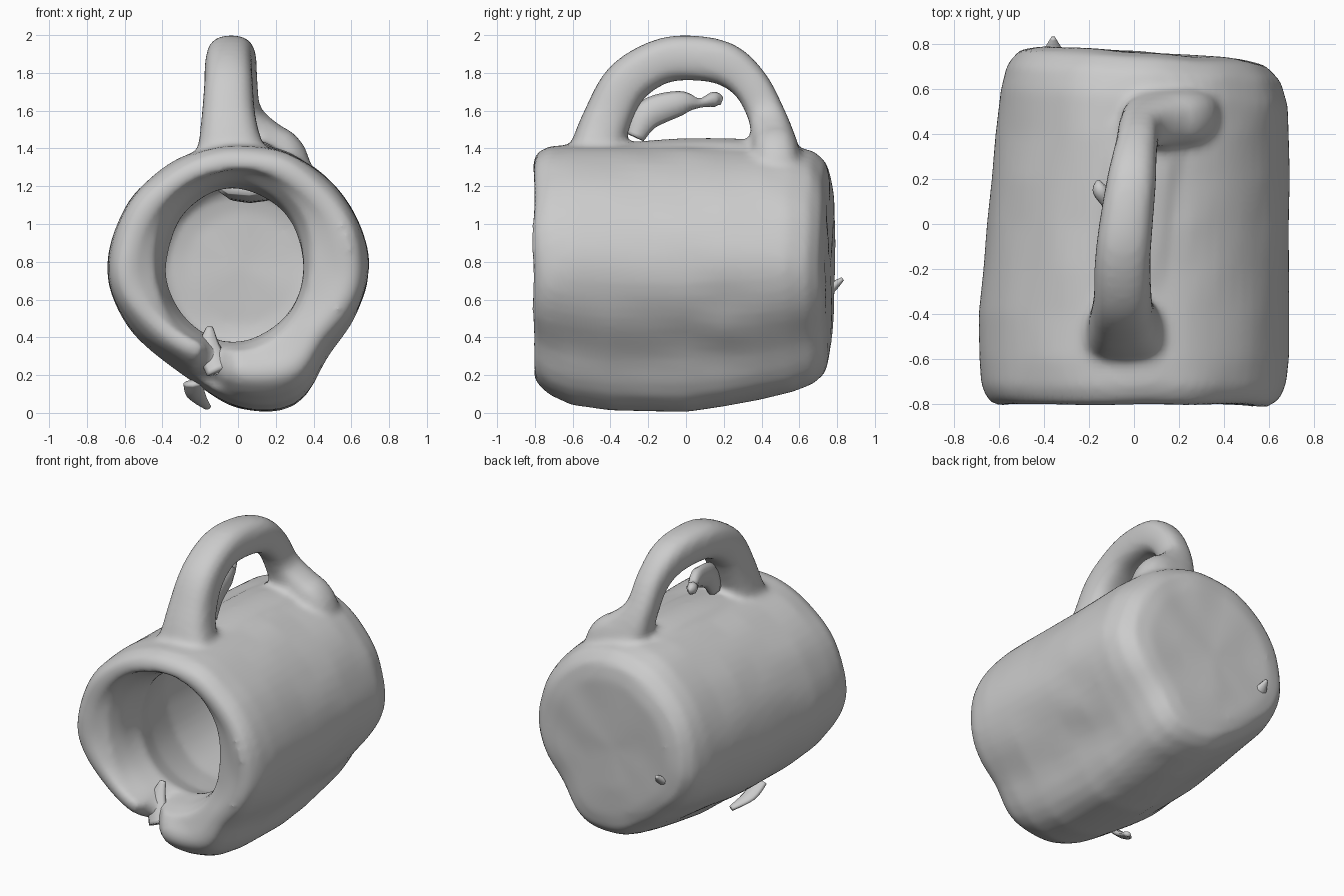
import bpy, bmesh, math
from mathutils import Vector, noise

if "Cube" in bpy.data.objects:
    bpy.data.objects.remove(bpy.data.objects["Cube"])

TAU = 2 * math.pi
N = 64


def spline(p, i, t, closed=False):
    """Catmull-Rom sample of vectors p between index i and i+1."""
    k = len(p)
    g = (lambda j: p[j % k]) if closed else (lambda j: p[max(0, min(k - 1, j))])
    a, b, c, d = g(i - 1), g(i), g(i + 1), g(i + 2)
    return [0.5 * (2 * q + (r - o) * t + (2 * o - 5 * q + 4 * r - s) * t * t
                   + (3 * q - o - 3 * r + s) * t ** 3) for o, q, r, s in zip(a, b, c, d)]


def skin(bm, rings):
    """Bridge a list of rings and cap both ends."""
    vs = [[bm.verts.new(c) for c in r] for r in rings]
    n = len(vs[0])
    for a, b in zip(vs, vs[1:]):
        for j in range(n):
            bm.faces.new((a[j], a[(j + 1) % n], b[(j + 1) % n], b[j]))
    for r in (vs[0], vs[-1]):
        m = bm.verts.new(sum((v.co for v in r), Vector()) / n)
        for j in range(n):
            bm.faces.new((r[j], r[(j + 1) % n], m))


def sweep(bm, path, n=16, power=0.75):
    """Tube along (x, y, z, half width, half thickness) points."""
    pts = [spline(path, i, k / 5) for i in range(len(path) - 1) for k in range(5)]
    pts.append(list(path[-1]))
    rings = []
    for i, q in enumerate(pts):
        t = (Vector(pts[min(i + 1, len(pts) - 1)][:3]) - Vector(pts[max(i - 1, 0)][:3])).normalized()
        up = t.cross(Vector((1, 0, 0))).normalized()
        side = up.cross(t)
        ring = []
        for j in range(n):
            c, s = math.cos(TAU * j / n), math.sin(TAU * j / n)
            ring.append(Vector(q[:3]) + side * q[3] * math.copysign(abs(c) ** power, c)
                        + up * q[4] * math.copysign(abs(s) ** power, s))
        rings.append(ring)
    skin(bm, rings)


def finish(bm, name):
    bmesh.ops.recalc_face_normals(bm, faces=bm.faces)
    me = bpy.data.meshes.new(name)
    bm.to_mesh(me)
    bm.free()
    ob = bpy.data.objects.new(name, me)
    bpy.context.collection.objects.link(ob)
    for f in me.polygons:
        f.use_smooth = True
    return ob


# Uneven outer cross-section: radius every 22.5 degrees about (0, 0.76)
RADII = [[r] for r in (.69, .685, .675, .67, .66, .665, .67, .685,
                       .69, .665, .625, .64, .735, .775, .665, .665)]


def outer(y, s):
    ring = []
    for j in range(N):
        a = TAU * j / N
        r = spline(RADII, j // 4, (j % 4) / 4, True)[0] * s
        x, z = r * math.cos(a), r * math.sin(a)
        back = max(0, min(1, (y + 0.35) / 0.9))
        if x < 0:
            x *= 1 - 0.13 * back
        if z < 0:
            z *= 1 - 0.14 * max(0, min(1, (y - 0.05) / 0.55))
            z *= 1 - 0.14 * max(0, min(1, (-y - 0.5) / 0.3))
        yy = y - (0.06 * x if y > 0.5 else 0)
        if y < -0.7:
            yy += 0.14 * math.exp(-((a - 4.5) / 0.12) ** 2)
        p = Vector((x, yy, z + 0.76))
        ring.append(p + noise.noise_vector(p * 4) * 0.012)
    return ring


def inner(y, cx, cz, rx, rz):
    ring = []
    for j in range(N):
        a = TAU * j / N
        dent = 0.12 * math.exp(-((a - 4.5) / 0.12) ** 2) if y < -0.6 else 0
        p = Vector((cx + rx * math.cos(a), y + dent, cz + rz * math.sin(a)))
        ring.append(p + noise.noise_vector(p * 4) * 0.014)
    return ring


# Hollow cup body lying on its side, from the back face round the lip into the wider cavity
bm = bmesh.new()
rings = [outer(y, s) for y, s in (
    (.765, .4), (.765, .7), (.745, .85), (.68, .94), (.57, .99), (.4, 1), (.2, 1), (0, 1),
    (-.2, 1), (-.4, 1), (-.6, 1), (-.72, .985), (-.785, .94), (-.81, .87), (-.80, .79))]
rings += [inner(*v) for v in (
    (-.75, -.03, .81, .42, .48), (-.65, -.03, .79, .38, .43), (-.5, -.015, .78, .36, .40),
    (-.35, -.01, .77, .41, .44), (-.1, 0, .77, .48, .48), (.3, .01, .77, .49, .48),
    (.5, .02, .77, .47, .46), (.59, .03, .77, .41, .40), (.61, .03, .77, .3, .3))]
skin(bm, rings)

# Arched carrying handle with flared feet, the back foot leaning right
sweep(bm, [(-.03, -.49, 1.31, .25, .13), (-.04, -.47, 1.40, .18, .14), (-.05, -.415, 1.56, .145, .13),
           (-.05, -.32, 1.74, .13, .125), (-.05, -.16, 1.85, .125, .12), (-.035, 0, 1.88, .12, .12),
           (-.01, .2, 1.85, .11, .115), (.01, .34, 1.74, .095, .10), (.03, .425, 1.58, .10, .10),
           (.10, .465, 1.43, .16, .12), (.18, .48, 1.33, .19, .13), (.22, .49, 1.24, .18, .12)])
# Low saddle between the feet
sweep(bm, [(-.02, -.42, 1.34, .2, .08), (0, -.1, 1.37, .18, .08), (.02, .2, 1.375, .18, .08),
           (.04, .42, 1.36, .2, .08)], 16, 1.0)
mug = finish(bm, "mug")
rm = mug.modifiers.new("fuse", 'REMESH')
rm.mode = 'VOXEL'
rm.voxel_size = 0.022
rm.use_smooth_shade = True
sm = mug.modifiers.new("soften", 'SMOOTH')
sm.factor = 0.5
sm.iterations = 7

# Loose torn scraps: under the handle, under the body, in the mouth and at the back
scraps = {
    "handle_scrap": [(-.02, -.27, 1.46, .04, .05), (-.03, -.20, 1.58, .04, .08),
                     (-.06, -.03, 1.64, .04, .065), (-.10, .07, 1.64, .03, .025),
                     (-.15, .15, 1.66, .035, .04), (-.16, .19, 1.65, .01, .02)],
    "underside_scrap": [(-.24, -.45, .16, .05, .02), (-.22, -.36, .09, .05, .02), (-.16, -.25, .03, .02, .015)],
    "mouth_flap": [(-.10, -.70, .22, .07, .03), (-.15, -.64, .34, .06, .025), (-.15, -.58, .45, .02, .02)],
    "cavity_scrap": [(.06, .2, 1.20, .16, .05), (.07, .3, 1.17, .17, .05), (.06, .45, 1.15, .12, .04)],
    "back_scrap": [(-.36, .72, .62, .07, .03), (-.36, .78, .67, .04, .025), (-.36, .83, .71, .01, .01)],
}
for name, path in scraps.items():
    bm = bmesh.new()
    sweep(bm, path, 8, 1.0)
    finish(bm, name)
